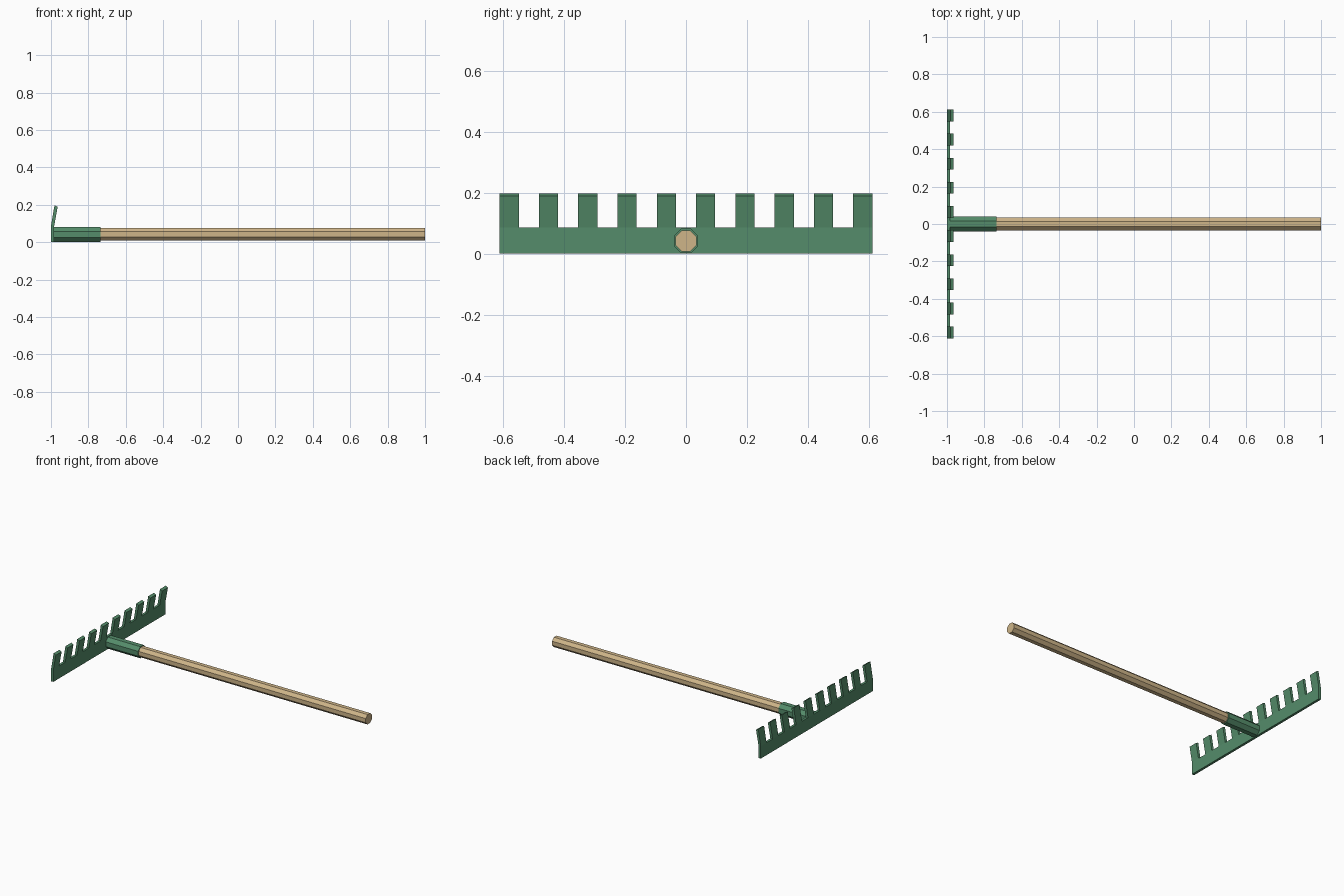
import bpy
import bmesh
import math
from mathutils import Matrix

default = bpy.data.objects.get("Cube")
if default:
    bpy.data.objects.remove(default, do_unlink=True)


def material(name, rgb):
    mat = bpy.data.materials.new(name)
    mat.use_nodes = True
    mat.diffuse_color = (*rgb, 1)
    mat.node_tree.nodes["Principled BSDF"].inputs["Base Color"].default_value = (*rgb, 1)
    return mat


green = material("painted_green", (0.09, 0.265, 0.145))
wood = material("pale_wood", (0.62, 0.46, 0.25))


def add_object(name, bm, mat):
    bmesh.ops.recalc_face_normals(bm, faces=bm.faces)
    mesh = bpy.data.meshes.new(name)
    bm.to_mesh(mesh)
    bm.free()
    mesh.materials.append(mat)
    obj = bpy.data.objects.new(name, mesh)
    bpy.context.collection.objects.link(obj)
    return obj


def octagonal_rod(name, x0, x1, apothem, mat):
    """Eight-sided rod along x, with flats facing up, down and sideways."""
    bm = bmesh.new()
    radius = apothem / math.cos(math.pi / 8)
    place = (Matrix.Translation(((x0 + x1) / 2, 0, 0.042))
             @ Matrix.Rotation(math.pi / 2, 4, 'Y')
             @ Matrix.Rotation(math.pi / 8, 4, 'Z'))
    bmesh.ops.create_cone(bm, cap_ends=True, segments=8, radius1=radius,
                          radius2=radius, depth=x1 - x0, matrix=place)
    return add_object(name, bm, mat)


# Wooden handle and the metal socket around its end
octagonal_rod("handle", -0.95, 1.0, 0.034, wood)
octagonal_rod("socket", -0.985, -0.735, 0.04, green)

# Rake head: a bar divided into alternating tooth and gap columns
TEETH = 10
COLUMNS = 2 * TEETH - 1
HALF_WIDTH = 0.612
BACK, FRONT, BAR_TOP = -1.0, -0.983, 0.086
bm = bmesh.new()
rings = []
for i in range(COLUMNS + 1):
    # teeth are slightly narrower than the gaps between them
    pair, odd = divmod(i, 2)
    y = -HALF_WIDTH + pair * (2 * HALF_WIDTH - 0.063) / (TEETH - 1) + odd * 0.063
    rings.append([bm.verts.new((x, y, z)) for x, z in
                  ((BACK, 0), (FRONT, 0), (FRONT, BAR_TOP), (BACK, BAR_TOP))])
tops = []
for i, (a, b) in enumerate(zip(rings, rings[1:])):
    for k in range(4):
        n = (k + 1) % 4
        face = bm.faces.new((a[k], a[n], b[n], b[k]))
        if k == 2 and i % 2 == 0:
            tops.append(face)
bm.faces.new(rings[0])
bm.faces.new(rings[-1])

# Teeth: pull up every other column, leaning toward the handle
bmesh.ops.recalc_face_normals(bm, faces=bm.faces)
for face in tops:
    tip = bmesh.ops.extrude_discrete_faces(bm, faces=[face])["faces"][0]
    for v in tip.verts:
        at_front = v.co.x > (BACK + FRONT) / 2
        v.co.x += 0.019
        v.co.z = 0.19 if at_front else 0.198
bmesh.ops.remove_doubles(bm, verts=bm.verts, dist=0.0001)
add_object("rake_head", bm, green)
